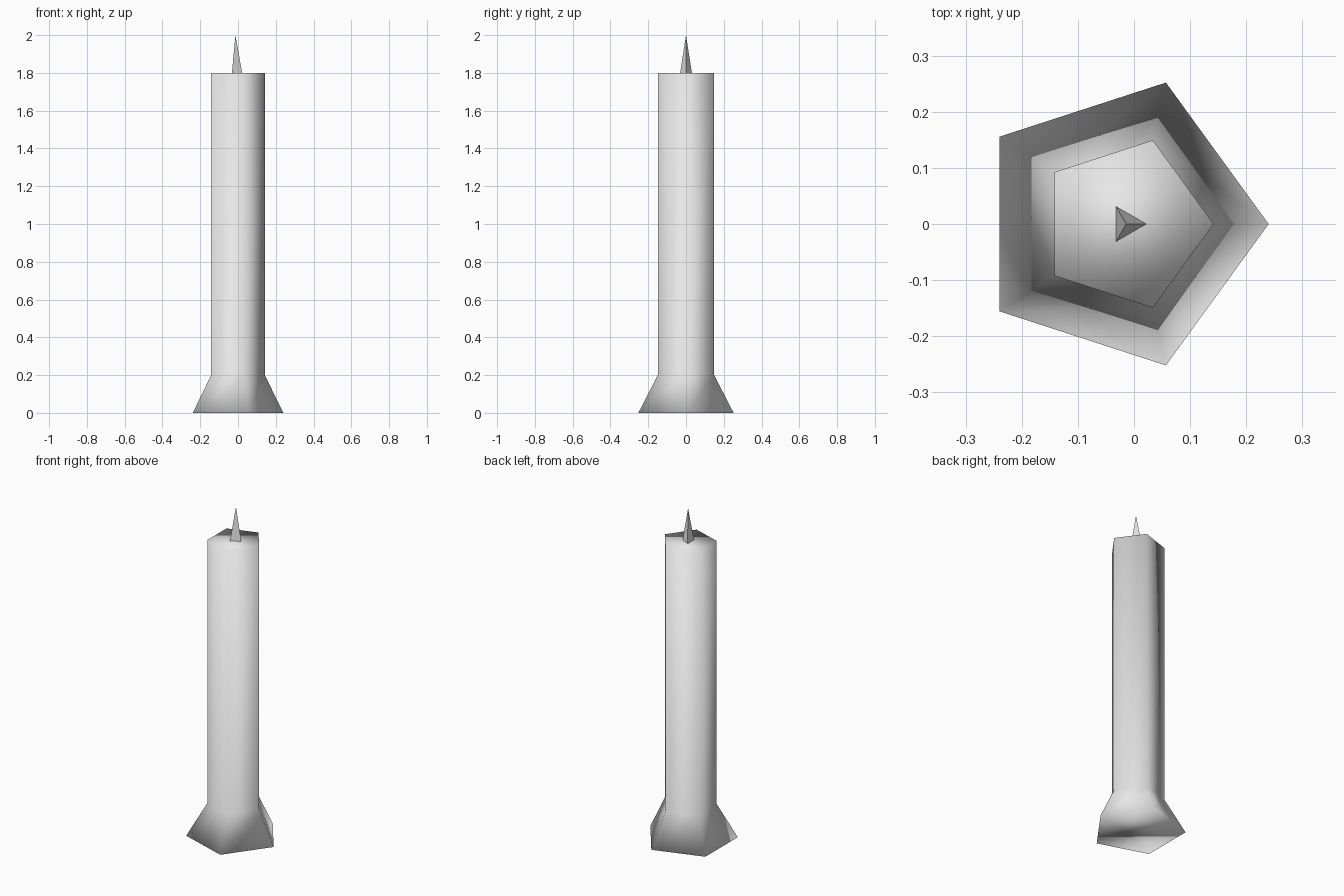
import bpy, bmesh, math

cube = bpy.data.objects.get("Cube")
if cube:
    bpy.data.objects.remove(cube, do_unlink=True)

grey = bpy.data.materials.new("light_grey")
grey.use_nodes = True
colour = (0.8, 0.8, 0.8, 1)
grey.diffuse_color = colour
grey.node_tree.nodes["Principled BSDF"].inputs["Base Color"].default_value = colour


def loft(name, sides, rings, smooth, tip=None):
    """Stack regular polygons (centre x, radius, z), capped or ending in a tip."""
    bm = bmesh.new()
    loops = []
    for cx, radius, z in rings:
        angles = [math.tau * i / sides for i in range(sides)]
        loops.append([bm.verts.new((cx + radius * math.cos(a), radius * math.sin(a), z))
                      for a in angles])
    for low, high in zip(loops, loops[1:]):
        for i in range(sides):
            j = (i + 1) % sides
            bm.faces.new((low[i], low[j], high[j], high[i]))
    bm.faces.new(loops[0][::-1])
    if tip:
        point = bm.verts.new(tip)
        for i in range(sides):
            bm.faces.new((loops[-1][i], loops[-1][(i + 1) % sides], point))
    else:
        bm.faces.new(loops[-1])
    bmesh.ops.recalc_face_normals(bm, faces=bm.faces)
    for face in bm.faces:
        face.smooth = smooth
    mesh = bpy.data.meshes.new(name)
    bm.to_mesh(mesh)
    bm.free()
    mesh.materials.append(grey)
    obj = bpy.data.objects.new(name, mesh)
    bpy.context.collection.objects.link(obj)
    return obj


# Five-sided column with a flared foot, softly shaded throughout
loft("column", 5, [(-0.025, 0.265, 0), (-0.015, 0.157, 0.2), (-0.015, 0.157, 1.8)], True)

# Three-sided spike on top, with flat faces
loft("spike", 3, [(-0.014, 0.036, 1.8)], False, tip=(-0.014, 0, 2))
